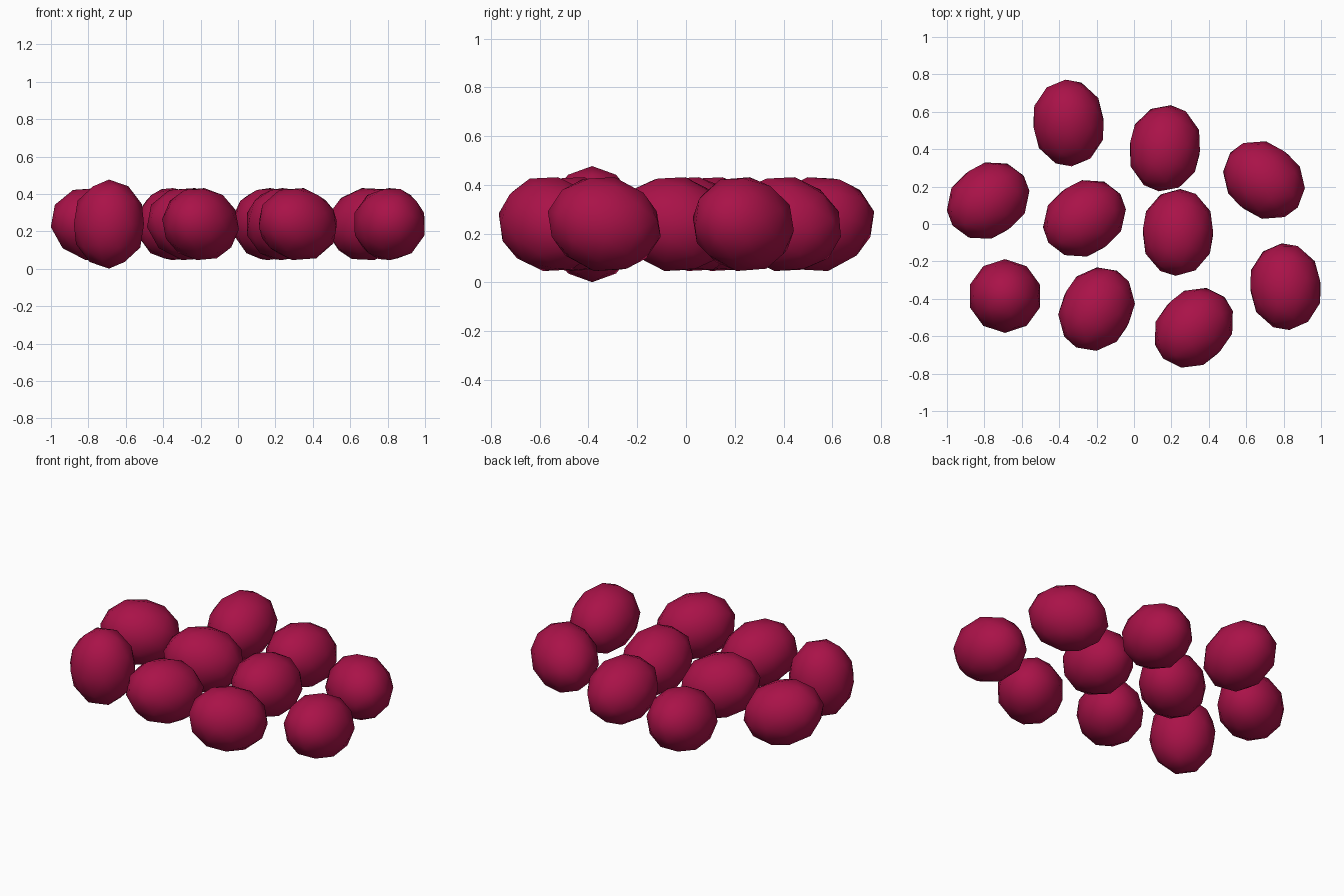
import bpy
from math import radians

if "Cube" in bpy.data.objects:
    bpy.data.objects.remove(bpy.data.objects["Cube"])

# Shared deep-red berry colour
mat = bpy.data.materials.new("berry_red")
mat.diffuse_color = (0.40, 0.006, 0.065, 1)
mat.use_nodes = True
mat.node_tree.nodes["Principled BSDF"].inputs["Base Color"].default_value = mat.diffuse_color

R, HALF_LEN, Z = 0.197, 0.238, 0.239   # berry radius, half length, centre height
LEAN = 77.5                            # lying berries lean slightly off horizontal

# x, y, lean, yaw (degrees) of each berry
berries = [
    (-0.35, 0.54, LEAN, 184),
    (0.165, 0.405, LEAN, -8),
    (0.695, 0.235, LEAN, 51),
    (-0.78, 0.125, LEAN, -55),
    (-0.265, 0.03, LEAN, -56),
    (0.235, -0.045, LEAN, -3),
    (0.81, -0.335, LEAN, 5),
    (-0.69, -0.385, 0, 0),             # the single upright berry
    (-0.2, -0.455, LEAN, -28),
    (0.32, -0.555, LEAN, -45),
]

# Low-poly oval berries with smooth shading
for i, (x, y, lean, yaw) in enumerate(berries, 1):
    bpy.ops.mesh.primitive_ico_sphere_add(
        subdivisions=2, radius=1, location=(x, y, Z),
        rotation=(radians(lean), 0, radians(yaw)))
    berry = bpy.context.object
    berry.name = f"berry_{i}"
    berry.scale = (R, R, HALF_LEN)
    berry.data.materials.append(mat)
    bpy.ops.object.shade_smooth()
